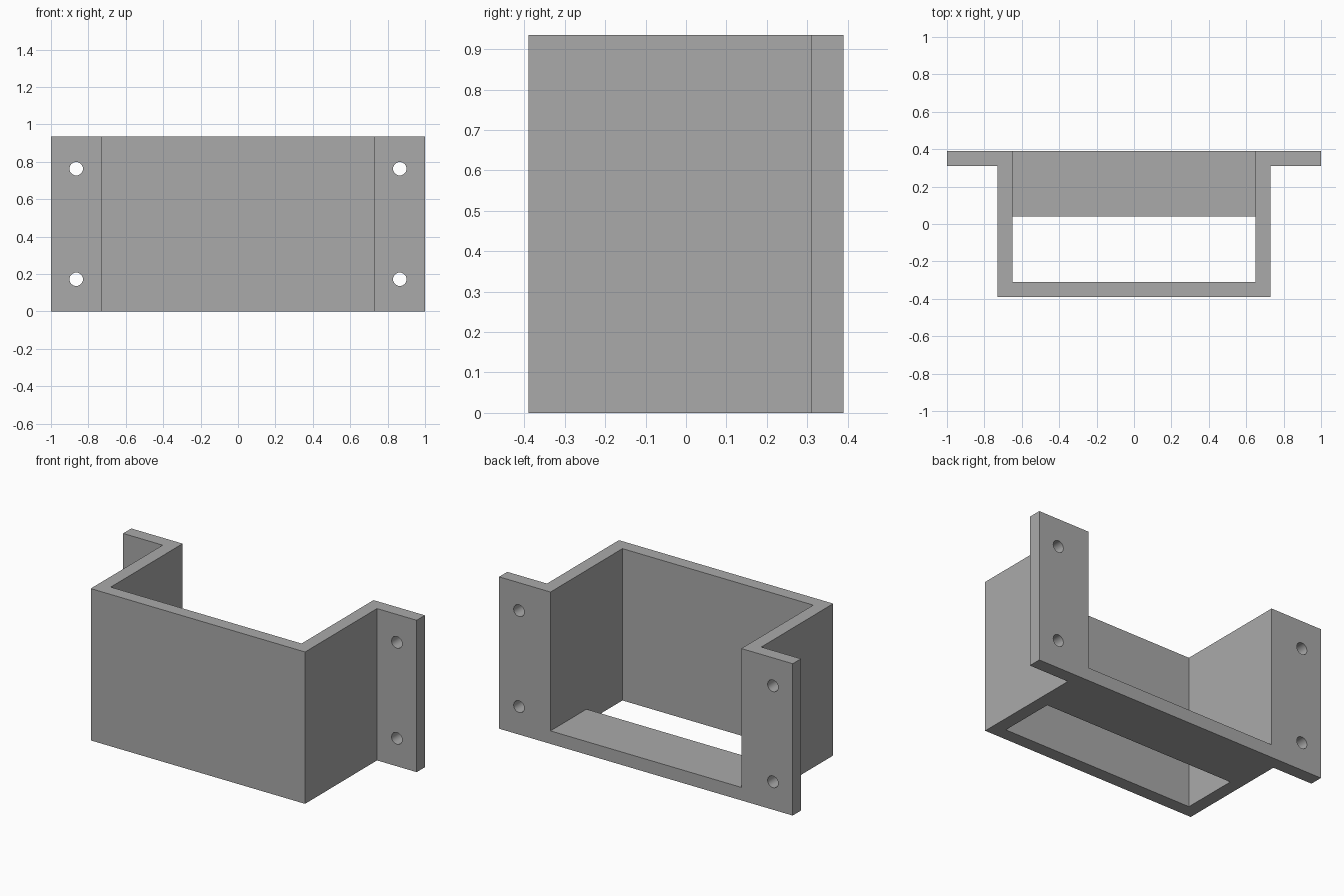
import bpy
import bmesh
from math import pi
from mathutils import Matrix, Vector

cube = bpy.data.objects.get("Cube")
if cube:
    bpy.data.objects.remove(cube, do_unlink=True)

HEIGHT = 0.935
WALL = 0.08
DEPTH = 0.39       # half depth
BODY = 0.73        # half width of the channel
FLANGE = 1.0       # half width over the flanges
SHELF_FRONT = 0.04

grey = bpy.data.materials.new("plain grey")
grey.use_nodes = True
colour = (0.4, 0.4, 0.4, 1)
grey.diffuse_color = colour
grey.node_tree.nodes["Principled BSDF"].inputs["Base Color"].default_value = colour


def make_object(name, bm):
    bmesh.ops.recalc_face_normals(bm, faces=bm.faces)
    mesh = bpy.data.meshes.new(name)
    bm.to_mesh(mesh)
    bm.free()
    mesh.materials.append(grey)
    obj = bpy.data.objects.new(name, mesh)
    bpy.context.collection.objects.link(obj)
    return obj


def extrude_outline(name, points, height):
    bm = bmesh.new()
    face = bm.faces.new([bm.verts.new((x, y, 0)) for x, y in points])
    top = bmesh.ops.extrude_face_region(bm, geom=[face])["geom"]
    verts = [v for v in top if isinstance(v, bmesh.types.BMVert)]
    bmesh.ops.translate(bm, verts=verts, vec=Vector((0, 0, height)))
    return make_object(name, bm)


# Hat-shaped bracket: front wall, side walls and mounting flanges
half = [(BODY, -DEPTH), (BODY, DEPTH - WALL), (FLANGE, DEPTH - WALL),
        (FLANGE, DEPTH), (BODY - WALL, DEPTH), (BODY - WALL, WALL - DEPTH)]
outline = half + [(-x, y) for x, y in reversed(half)]
bracket = extrude_outline("bracket", outline, HEIGHT)

# Bottom shelf along the open back
inner = BODY - WALL
overlap = inner + WALL / 2
shelf = extrude_outline("bottom_shelf", [
    (-overlap, SHELF_FRONT), (overlap, SHELF_FRONT),
    (overlap, DEPTH), (-overlap, DEPTH)], WALL)

# Screw holes through the flanges
bm = bmesh.new()
for x in (-0.865, 0.865):
    for z in (0.172, 0.763):
        place = Matrix.Translation((x, DEPTH - WALL / 2, z)) @ Matrix.Rotation(pi / 2, 4, "X")
        bmesh.ops.create_cone(bm, cap_ends=True, segments=32, radius1=0.036,
                              radius2=0.036, depth=WALL * 2, matrix=place)
holes = make_object("screw_hole_cutter", bm)

# Join the shelf, cut the holes, and keep only the finished part
for tool, operation in ((shelf, "UNION"), (holes, "DIFFERENCE")):
    tool.hide_render = True
    mod = bracket.modifiers.new(tool.name, "BOOLEAN")
    mod.operation = operation
    mod.solver = "EXACT"
    mod.object = tool
bpy.context.view_layer.objects.active = bracket
bracket.select_set(True)
for mod in list(bracket.modifiers):
    bpy.ops.object.modifier_apply(modifier=mod.name)
for tool in (shelf, holes):
    bpy.data.objects.remove(tool, do_unlink=True)

bpy.ops.object.shade_smooth_by_angle(angle=pi / 6)
